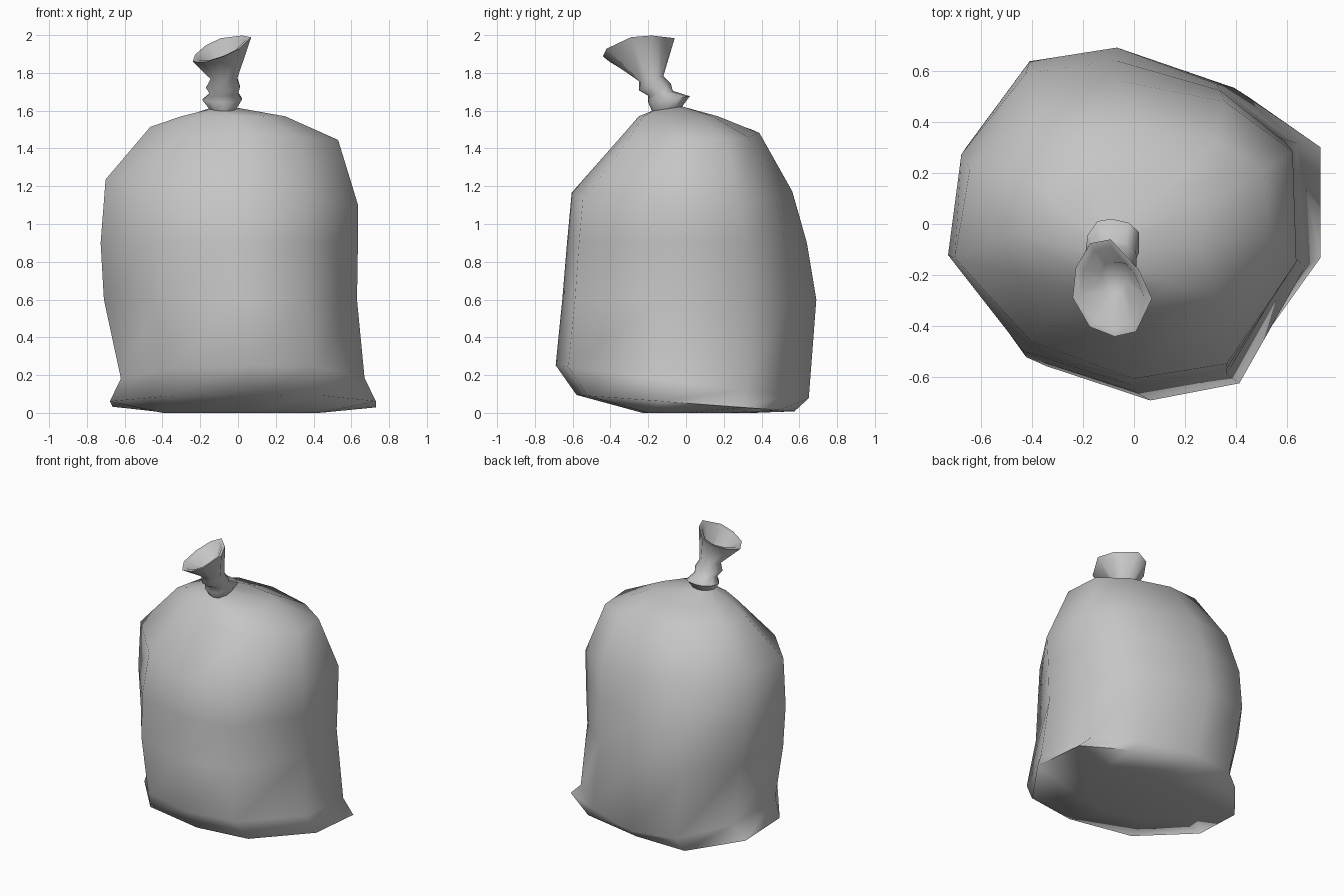
import bpy
import bmesh
from math import radians

old = bpy.data.objects.get("Cube")
if old:
    bpy.data.objects.remove(old, do_unlink=True)

# Single dull plastic colour
grey = bpy.data.materials.new("grey plastic")
grey.use_nodes = True
grey.diffuse_color = (0.56, 0.56, 0.56, 1)
grey.node_tree.nodes["Principled BSDF"].inputs["Base Color"].default_value = grey.diffuse_color

# Uneven ten-sided outline shared by every ring, scaled to a unit half-width
OUTLINE = [(1, -.22), (1, .53), (.6, .87), (-.04, 1), (-.55, .92),
           (-.92, .42), (-1, -.2), (-.57, -.8), (.06, -1), (.6, -.9)]


def ring(bm, z, x0, x1, y0, y1, tilt_x=0, tilt_y=0,
         back_left=0, back_right=0, front_right=0):
    """One tilted loop fitted to the extents; the last values pull corners inward."""
    cx, cy = (x0 + x1) / 2, (y0 + y1) / 2
    rx, ry = (x1 - x0) / 2, (y1 - y0) / 2
    verts = []
    for u, v in OUTLINE:
        if v > 0:
            pull = back_left if u > 0 else back_right
        else:
            pull = front_right if u < 0 else 0
        scale = 1 - 2 * pull * abs(u * v)
        dx, dy = u * rx * scale, v * ry * scale
        verts.append(bm.verts.new((cx + dx, cy + dy, z + tilt_x * dx + tilt_y * dy)))
    return verts


def loft(name, rows, cap_start, cap_end):
    """Skin a stack of rings into one smooth part."""
    bm = bmesh.new()
    loops = [ring(bm, *row) for row in rows]
    count = len(OUTLINE)
    for low, high in zip(loops, loops[1:]):
        for i in range(count):
            j = (i + 1) % count
            bm.faces.new((low[i], low[j], high[j], high[i]))
    if cap_start:
        bm.faces.new(loops[0][::-1])
    if cap_end:
        bm.faces.new(loops[-1])
    mesh = bpy.data.meshes.new(name)
    bm.to_mesh(mesh)
    bm.free()
    mesh.materials.append(grey)
    obj = bpy.data.objects.new(name, mesh)
    bpy.context.collection.objects.link(obj)
    bpy.ops.object.select_all(action='DESELECT')
    obj.select_set(True)
    bpy.context.view_layer.objects.active = obj
    bpy.ops.object.shade_smooth_by_angle(angle=radians(80))


# Full sack: flat base, flared bottom edge, bulging sides, sloping shoulders
loft("sack_body", [
    (0, -.4, .43, -.23, .36),
    (.052, -.67, .73, -.58, .57, 0, -.075, 0, -.1, -.03),
    (.165, -.62, .67, -.69, .65, 0, -.13, .05),
    (.6, -.71, .63, -.655, .69, 0, 0, .09),
    (.9, -.73, .635, -.63, .64, 0, 0, .06, 0, .01),
    (1.17, -.72, .635, -.605, .565, -.1, 0, .02, .05, .07),
    (1.48, -.47, .53, -.33, .39, -.07, 0, .04, .03, .03),
    (1.57, -.3, .25, -.25, .17),
    (1.61, -.15, -.01, -.18, -.02, 0, .15),
], True, False)

# Twisted neck leaning forward, opening into a hollow flared mouth
loft("tied_neck", [
    (1.61, -.15, -.01, -.18, -.02, 0, .15),
    (1.66, -.19, .02, -.2, .02, 0, .15),
    (1.692, -.15, 0, -.2, -.07, 0, .2),
    (1.725, -.17, .01, -.25, -.08, 0, .2),
    (1.77, -.145, -.005, -.25, -.12, 0, .2),
    (1.935, -.24, .07, -.44, -.06, .42, .27, .3),
    (1.93, -.21, .04, -.41, -.09, .42, .27, .3),
    (1.82, -.13, -.03, -.27, -.15, 0, .2),
], False, True)
